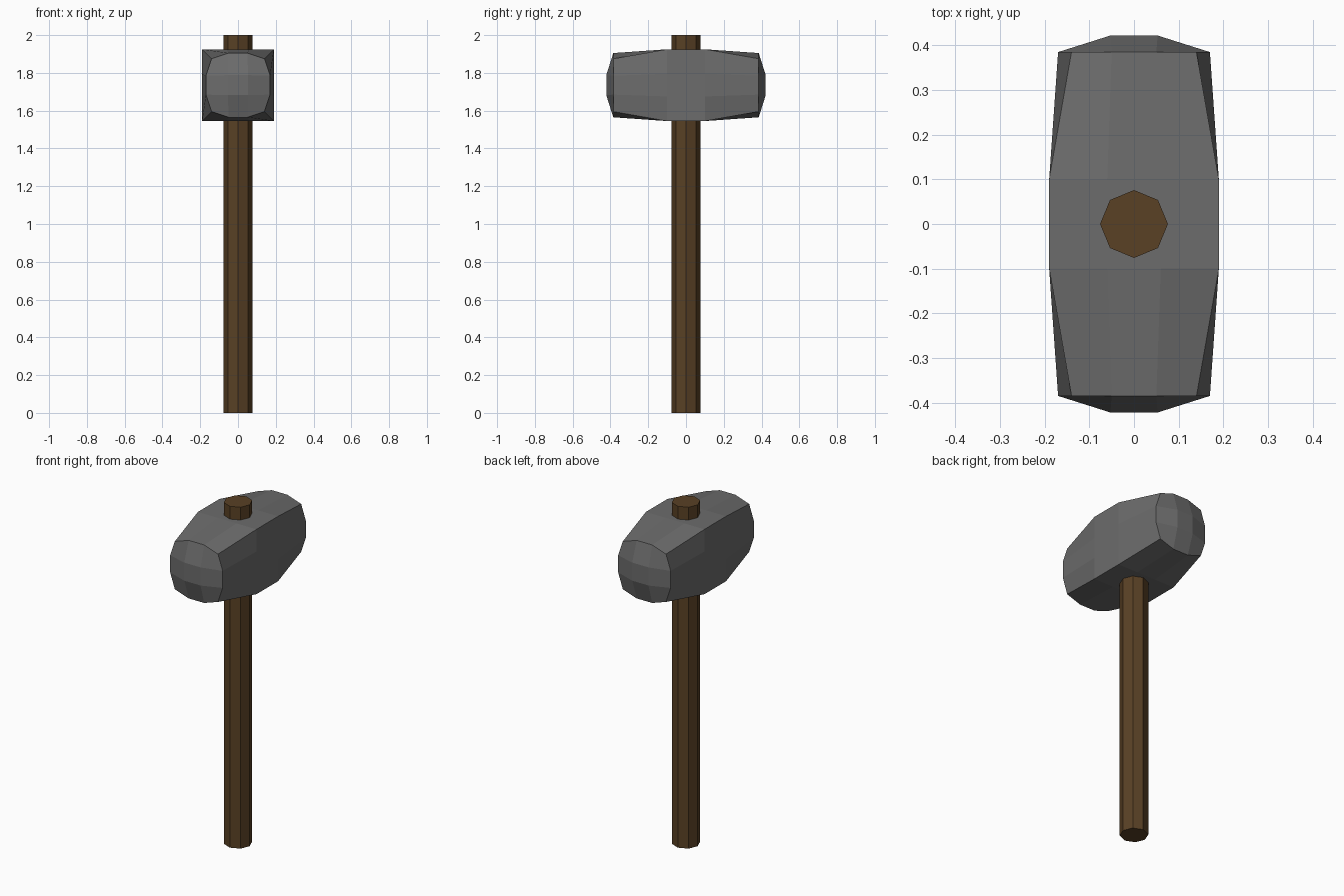
import bpy, bmesh
from mathutils import Matrix

if "Cube" in bpy.data.objects:
    bpy.data.objects.remove(bpy.data.objects["Cube"])

HEAD_Z = 1.735


def finish(bm, name, color):
    bmesh.ops.recalc_face_normals(bm, faces=bm.faces[:])
    mesh = bpy.data.meshes.new(name)
    bm.to_mesh(mesh)
    bm.free()
    mat = bpy.data.materials.new(name + "_material")
    mat.diffuse_color = color
    mat.use_nodes = True
    mat.node_tree.nodes["Principled BSDF"].inputs["Base Color"].default_value = mat.diffuse_color
    mesh.materials.append(mat)
    obj = bpy.data.objects.new(name, mesh)
    bpy.context.collection.objects.link(obj)
    return obj


def turn(points):
    """Repeat points of one corner around the four sides of a square."""
    out = []
    for _ in range(4):
        out += points
        points = [(-z, x) for x, z in points]
    return out


def add_ring(bm, y, points):
    return [bm.verts.new((x, y, HEAD_Z + z)) for x, z in turn(points)]


# Hammer head: square middle tapering to two bulged striking faces
bm = bmesh.new()
square = [(0.19, 0.19), (0.06, 0.19), (-0.06, 0.19)]
rounded = [(0.14, 0.14), (0.05, 0.17), (-0.05, 0.17)]
rings = [add_ring(bm, y, p) for y, p in
         ((-0.385, rounded), (-0.1, square), (0.1, square), (0.385, rounded))]
for a, b in zip(rings, rings[1:]):
    for i in range(12):
        j = (i + 1) % 12
        bm.faces.new((a[i], a[j], b[j], b[i]))

# Striking faces: 3 x 3 patches around a small flat centre
for ring, y in ((rings[0], -0.422), (rings[-1], 0.422)):
    inner = add_ring(bm, y, [(0.053, 0.053)])
    bm.faces.new(inner)
    for k in range(4):
        c = 3 * k
        bm.faces.new((ring[c - 1], ring[c], ring[c + 1], inner[k]))
        bm.faces.new((ring[c + 1], ring[c + 2], inner[(k + 1) % 4], inner[k]))
finish(bm, "hammer_head", (0.15, 0.15, 0.15, 1))

# Handle: octagonal shaft running through the head
bm = bmesh.new()
bmesh.ops.create_cone(bm, cap_ends=True, segments=8, radius1=0.076, radius2=0.076,
                      depth=2.0, matrix=Matrix.Translation((0, 0, 1)))
finish(bm, "handle", (0.1, 0.052, 0.018, 1))
